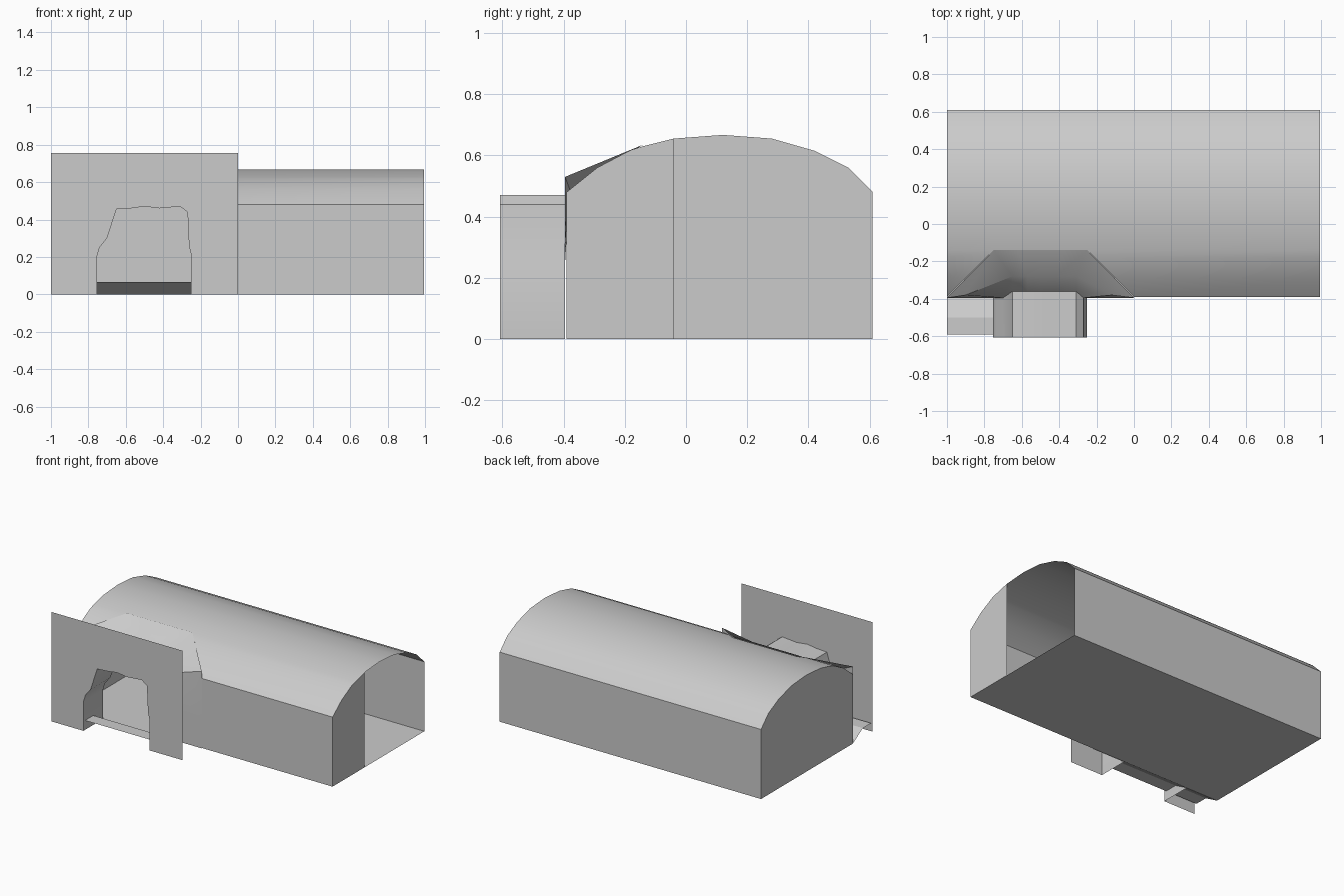
import bpy

if "Cube" in bpy.data.objects:
    bpy.data.objects.remove(bpy.data.objects["Cube"])

FRONT, CREST = -0.39, -0.14


def make(name, verts, faces, smooth=False):
    me = bpy.data.meshes.new(name)
    me.from_pydata(verts, [], faces)
    me.validate()
    ob = bpy.data.objects.new(name, me)
    bpy.context.collection.objects.link(ob)
    if smooth:
        bpy.ops.object.select_all(action='DESELECT')
        ob.select_set(True)
        bpy.context.view_layer.objects.active = ob
        bpy.ops.object.shade_smooth_by_angle(angle=0.55)
    return ob


def loft(name, loops, smooth=False):
    n = len(loops[0])
    faces = [(r * n + i, r * n + i + 1, (r + 1) * n + i + 1, (r + 1) * n + i)
             for r in range(len(loops) - 1) for i in range(n - 1)]
    return make(name, [v for l in loops for v in l], faces, smooth)


# vault cross-section (y, z)
arc = [(FRONT, 0.48), (-0.29, 0.56), (-0.18, 0.618), (CREST, 0.63), (-0.04, 0.655),
       (0.12, 0.667), (0.28, 0.655), (0.42, 0.615), (0.53, 0.56), (0.61, 0.48)]

# hall shell, with a trapezoid cut out of the front left for the entrance
left, right, split = -1.0, 0.995, 3


def cut(y):
    return 0.25 + max(0, CREST - y)


xs = [(left, -0.5 - cut(y), -0.5 + cut(y), right) for y, z in arc]
verts = [(x, y, z) for row, (y, z) in zip(xs, arc) for x in row]
faces = []
for i in range(len(arc) - 1):
    for k in range(3):
        if i < split and k == 1:
            continue
        a = i * 4 + k
        faces.append((a, a + 1, a + 5, a + 4))
# left strip closes to a point at the eave
verts = [(x if abs(x + 0.5) < 0.5 or x > 0 else max(x, left), y, z)
         for x, y, z in verts]
shell = verts, faces
b = len(verts)
yb, zb = arc[-1]
verts += [(left, yb, 0), (right, yb, 0), (0, FRONT, 0), (right, FRONT, 0)]
last = (len(arc) - 1) * 4
faces.append((last, last + 1, last + 2, last + 3, b + 1, b))
faces.append((b + 2, b + 3, 3, 2))
make("hall_shell", verts, faces, True)

# floor and end walls
make("hall_floor", [(left, FRONT, 0), (right, FRONT, 0), (right, 0.61, 0), (left, 0.61, 0)],
     [(0, 1, 2, 3)])


def end_wall(name, x, ymax):
    pts = [p for p in arc if p[0] <= ymax]
    ring = [(FRONT, 0)] + pts + [(ymax, 0)]
    make(name, [(x, y, z) for y, z in ring], [tuple(range(len(ring)))])


end_wall("closed_end_wall", left, 0.61)
end_wall("partial_end_wall", right, -0.04)

# entrance outline (x, z)
mouth = [(-0.755, 0), (-0.755, 0.2), (-0.74, 0.25), (-0.70, 0.30), (-0.65, 0.455),
         (-0.57, 0.46), (-0.50, 0.47), (-0.42, 0.46), (-0.31, 0.47), (-0.27, 0.44),
         (-0.262, 0.26), (-0.25, 0.21), (-0.25, 0)]

# flat facade with the entrance notch
ring = [(-1, 0)] + mouth + [(0, 0), (0, 0.755), (-1, 0.755)]
make("facade", [(x, -0.607, z) for x, z in ring], [tuple(range(len(ring)))])

# passage behind the facade
inner = [(x, -0.36 if 3 < i < 9 else -0.395, z) for i, (x, z) in enumerate(mouth)]
loft("passage", [[(x, -0.607, z) for x, z in mouth], inner], True)

# flared surround joining the passage to the hall
side = [0, 0.2, 0.35, 0.53]
outer = [(-1, -0.395, z) for z in side]
outer += [(-0.75 + 0.125 * i, CREST, 0.635) for i in range(5)]
outer += [(0, -0.395, z) for z in reversed(side)]
middle = []
for i, (p, q) in enumerate(zip(inner, outer)):
    if 3 < i < 9:
        middle.append((p[0], -0.28, 0.56))
    elif i in (3, 9):
        middle.append((-0.12 if i == 9 else -0.9, -0.38, 0.49))
    else:
        middle.append(tuple((s + t) / 2 for s, t in zip(p, q)))
loft("entrance_surround", [inner, middle, outer], True)

# threshold ramp
loft("threshold", [[(x, y, z) for y, z in ((-0.59, 0.065), (-0.5, 0.065), (FRONT, 0))]
                   for x in (-1, -0.25)])
